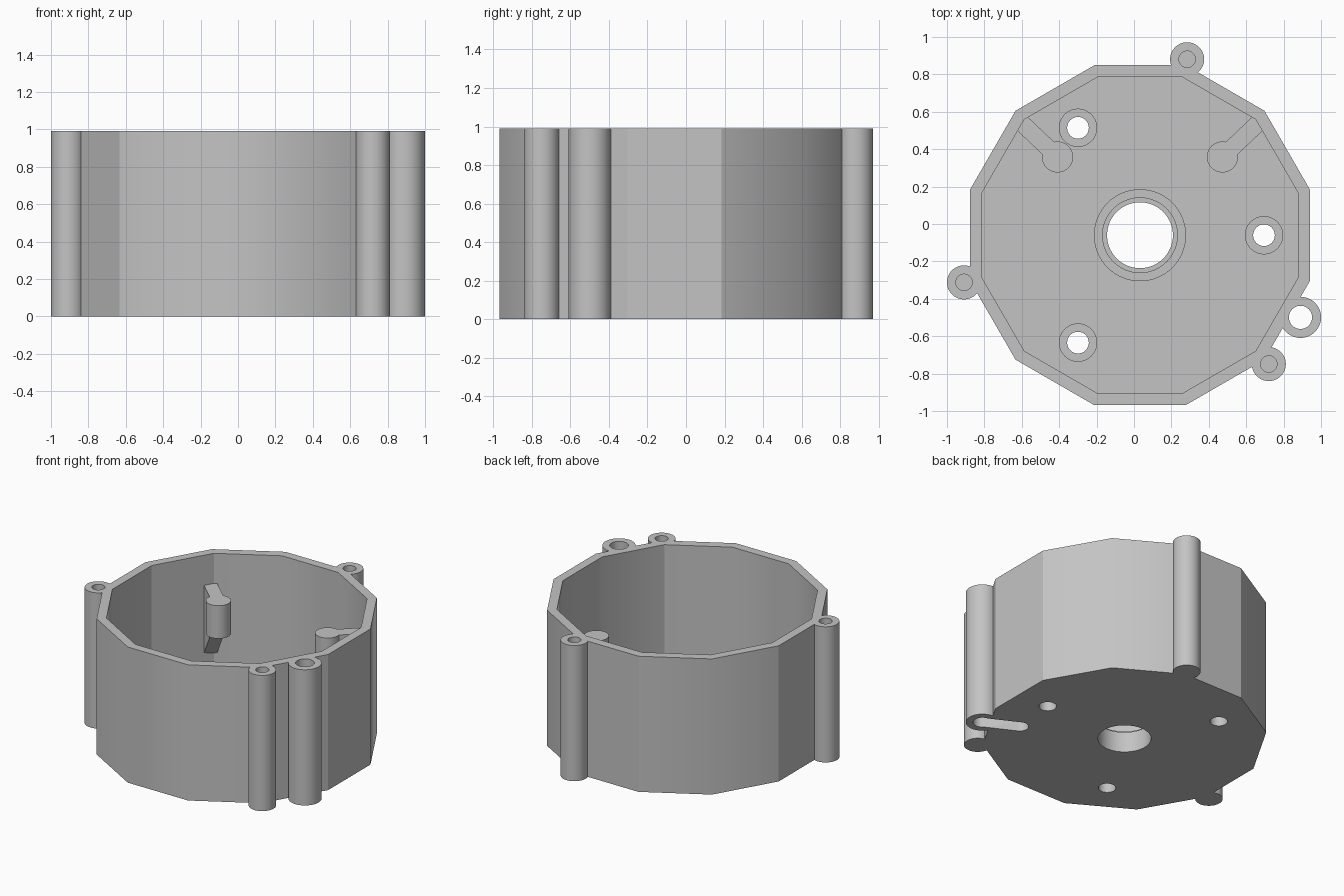
import bpy, bmesh, math
from mathutils import Matrix, Vector

if "Cube" in bpy.data.objects:
    bpy.data.objects.remove(bpy.data.objects["Cube"])

CX, CY, H, FLOOR = 0.032, -0.06, 0.99, 0.12
R_OUT, R_IN = 0.941, 0.875

grey = bpy.data.materials.new("plain_grey")
grey.diffuse_color = (0.55, 0.55, 0.55, 1)
grey.use_nodes = True
grey.node_tree.nodes["Principled BSDF"].inputs["Base Color"].default_value = grey.diffuse_color


def polar(r, deg):
    a = math.radians(deg)
    return (CX + r * math.cos(a), CY + r * math.sin(a))


def circle(c, r, n=48, start=0.0):
    return [(c[0] + r * math.cos(math.radians(start) + 2 * math.pi * i / n),
             c[1] + r * math.sin(math.radians(start) + 2 * math.pi * i / n)) for i in range(n)]


def prism(name, pts, z0, z1, matrix=None):
    """Closed solid: a flat outline extruded from z0 to z1."""
    bm = bmesh.new()
    face = bm.faces.new([bm.verts.new((x, y, z0)) for x, y in pts])
    ext = bmesh.ops.extrude_face_region(bm, geom=[face])
    verts = [v for v in ext["geom"] if isinstance(v, bmesh.types.BMVert)]
    bmesh.ops.translate(bm, verts=verts, vec=(0, 0, z1 - z0))
    if matrix:
        bm.transform(matrix)
    bmesh.ops.recalc_face_normals(bm, faces=bm.faces)
    me = bpy.data.meshes.new(name)
    bm.to_mesh(me)
    bm.free()
    me.materials.append(grey)
    ob = bpy.data.objects.new(name, me)
    bpy.context.collection.objects.link(ob)
    return ob


def combine(base, tool, op):
    mod = base.modifiers.new(op.lower(), 'BOOLEAN')
    mod.operation, mod.solver, mod.object = op, 'EXACT', tool
    bpy.context.view_layer.objects.active = base
    bpy.ops.object.modifier_apply(modifier=mod.name)
    bpy.data.objects.remove(tool)


def add(*args):
    combine(housing, prism(*args), 'UNION')


def cut(*args):
    combine(housing, prism(*args), 'DIFFERENCE')


# twelve-sided body
housing = prism("housing", circle((CX, CY), R_OUT, 12, 15), 0, H)

# outside screw posts and the wider cable post
posts = [polar(0.974, a) for a in (75, 195, 315)]
cable = polar(0.964, -27.1)
for p in posts:
    add("screw_post", circle(p, 0.091), 0, H)
add("cable_post", circle(cable, 0.11), 0, H)

# hollow inside, then the collar round the centre hole
cut("cavity", circle((CX, CY), R_IN, 12, 15), FLOOR, H + 0.2)
add("collar", circle((CX, CY), 0.246, 64), FLOOR - 0.03, 0.17)
cut("centre_hole", circle((CX, CY), 0.176, 64), -0.1, 0.4)
cut("collar_step", circle((CX, CY), 0.2, 64), 0.15, 0.4)

# blind screw holes and the through cable hole
for p in posts:
    cut("screw_hole", circle(p, 0.044, 32), H - 0.4, H + 0.1)
cut("cable_hole", circle(cable, 0.062), -0.1, H + 0.1)

# cable slot under the floor, running inward
slot = [(0.71 + 0.058 * math.cos(math.radians(a)), 0.058 * math.sin(math.radians(a)))
        for a in range(90, 271, 10)] + [(0.964, -0.058), (0.964, 0.058)]
turn = Matrix.Translation((CX, CY, 0)) @ Matrix.Rotation(math.radians(-27.1), 4, 'Z')
cut("cable_slot", slot, -0.1, 0.07, turn)

# floor mounting holes with counterbores
for a in (0, 120, 240):
    cut("mount_hole", circle(polar(0.663, a), 0.058, 32), -0.1, 0.3)
    cut("counterbore", circle(polar(0.663, a), 0.1, 40), 0.07, 0.3)

# two support arms with round pads, sloped underneath
ARM = [(0.6, 0.77), (0.6, 0.53), (0.62, 0.53), (0.895, 0.24), (0.895, 0.77)]
for a in (43.5, 136.5):
    d = math.radians(a)
    out, side = Vector((math.cos(d), math.sin(d), 0)), Vector((-math.sin(d), math.cos(d), 0))
    m = Matrix.Translation((CX, CY, 0)) @ Matrix((out, (0, 0, 1), side)).transposed().to_4x4()
    add("support_arm", ARM, -0.046, 0.046, m)
    add("support_pad", circle(polar(0.608, a), 0.083, 40), 0.53, 0.77)

# smooth shading, with chosen corners of the body kept sharp
bpy.ops.object.select_all(action='DESELECT')
housing.select_set(True)
bpy.context.view_layer.objects.active = housing
bpy.ops.object.shade_smooth_by_angle(angle=math.radians(35))
bm = bmesh.new()
bm.from_mesh(housing.data)
for radius, corners in ((R_OUT, (15, 105, 165, 225, 345)), (R_IN, (135, 165, 315))):
    for c in corners:
        x, y = polar(radius, c)
        for e in bm.edges:
            if all(abs(v.co.x - x) + abs(v.co.y - y) < 0.004 for v in e.verts):
                e.smooth = False
bm.to_mesh(housing.data)
bm.free()
